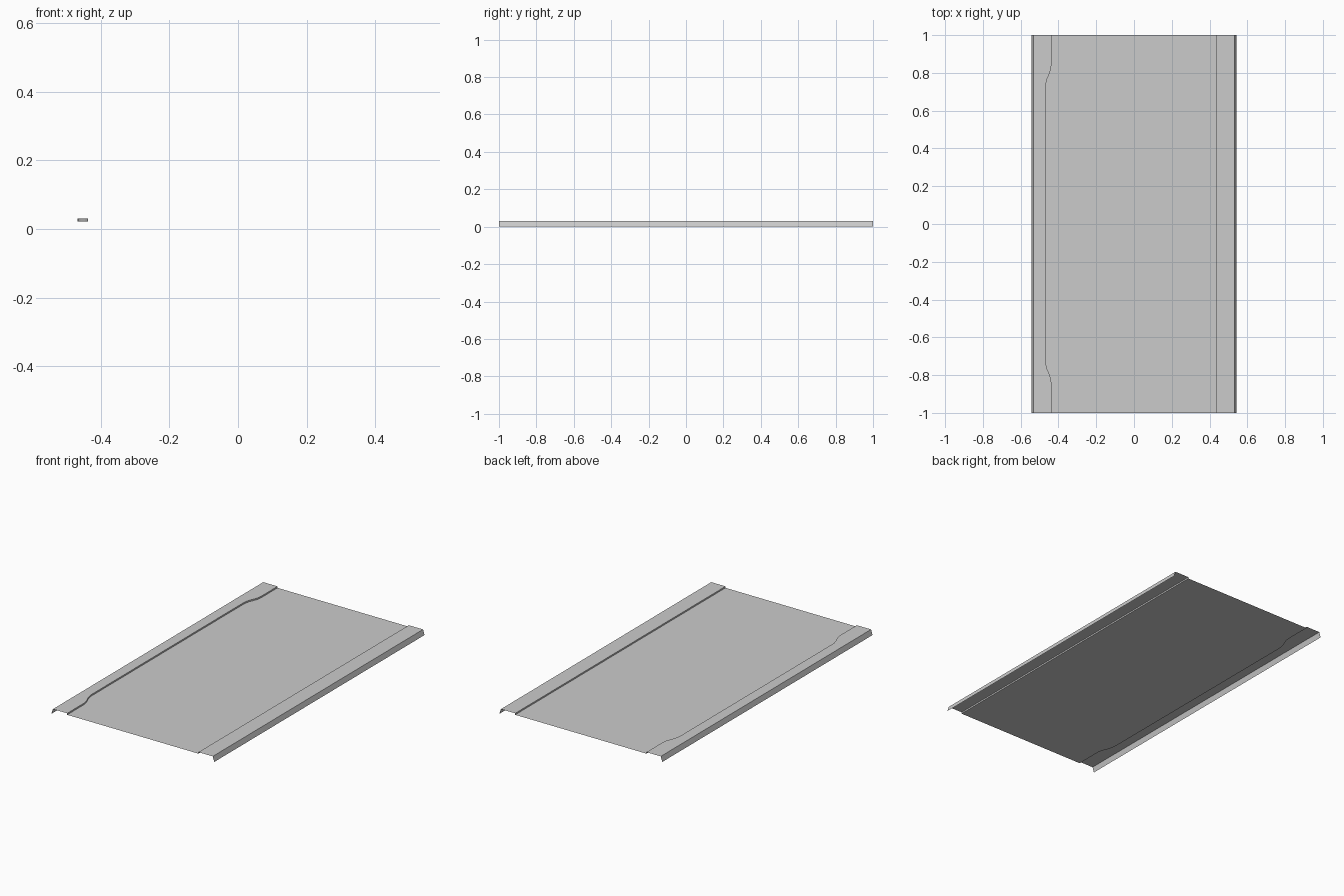
import bpy, bmesh

if "Cube" in bpy.data.objects:
    bpy.data.objects.remove(bpy.data.objects["Cube"])

TOP, BED = 0.031, 0.022          # raised rim height, recessed panel height
OUT, EDGE, STEP = 0.542, 0.532, 0.437

# Left step line: wider recess in the middle, S-curve back in near both ends
half = [(0.72, -0.468), (0.745, -0.466), (0.77, -0.459),
        (0.80, -0.446), (0.82, -0.440), (0.845, -0.437), (1.0, -0.437)]
left = [(-y, x) for y, x in reversed(half)] + half
right = [(-1.0, STEP), (1.0, STEP)]


def line(x):
    return [(y, x) for y, _ in left]


def strip(name, a, za, b, zb):
    """Sheet between two lines running along y, facing up/outward."""
    bm = bmesh.new()
    va = [bm.verts.new((x, y, za)) for y, x in a]
    vb = [bm.verts.new((x, y, zb)) for y, x in b]
    for i in range(len(a) - 1):
        bm.faces.new((va[i], vb[i], vb[i + 1], va[i + 1]))
    return bm, name


def finish(name, strips):
    """Join strips into one welded open sheet."""
    mesh = bpy.data.meshes.new(name)
    out = bmesh.new()
    for bm, _ in strips:
        tmp = bpy.data.meshes.new("tmp")
        bm.to_mesh(tmp)
        bm.free()
        out.from_mesh(tmp)
        bpy.data.meshes.remove(tmp)
    bmesh.ops.remove_doubles(out, verts=out.verts, dist=1e-5)
    out.to_mesh(mesh)
    out.free()
    obj = bpy.data.objects.new(name, mesh)
    bpy.context.collection.objects.link(obj)
    return obj


ends = lambda x: [(-1.0, x), (1.0, x)]

# Left rim: sloped lip, flat top, curved step wall
finish("left_rim", [
    strip("lip", line(-OUT), 0, line(-EDGE), TOP),
    strip("flat", line(-EDGE), TOP, left, TOP),
    strip("wall", left, TOP, left, BED)])

# Recessed centre panel
finish("centre_panel", [strip("bed", left, BED, line(STEP), BED)])

# Right rim: straight step wall, flat top, sloped lip
finish("right_rim", [
    strip("wall", right, BED, right, TOP),
    strip("flat", right, TOP, ends(EDGE), TOP),
    strip("lip", ends(EDGE), TOP, ends(OUT), 0)])
